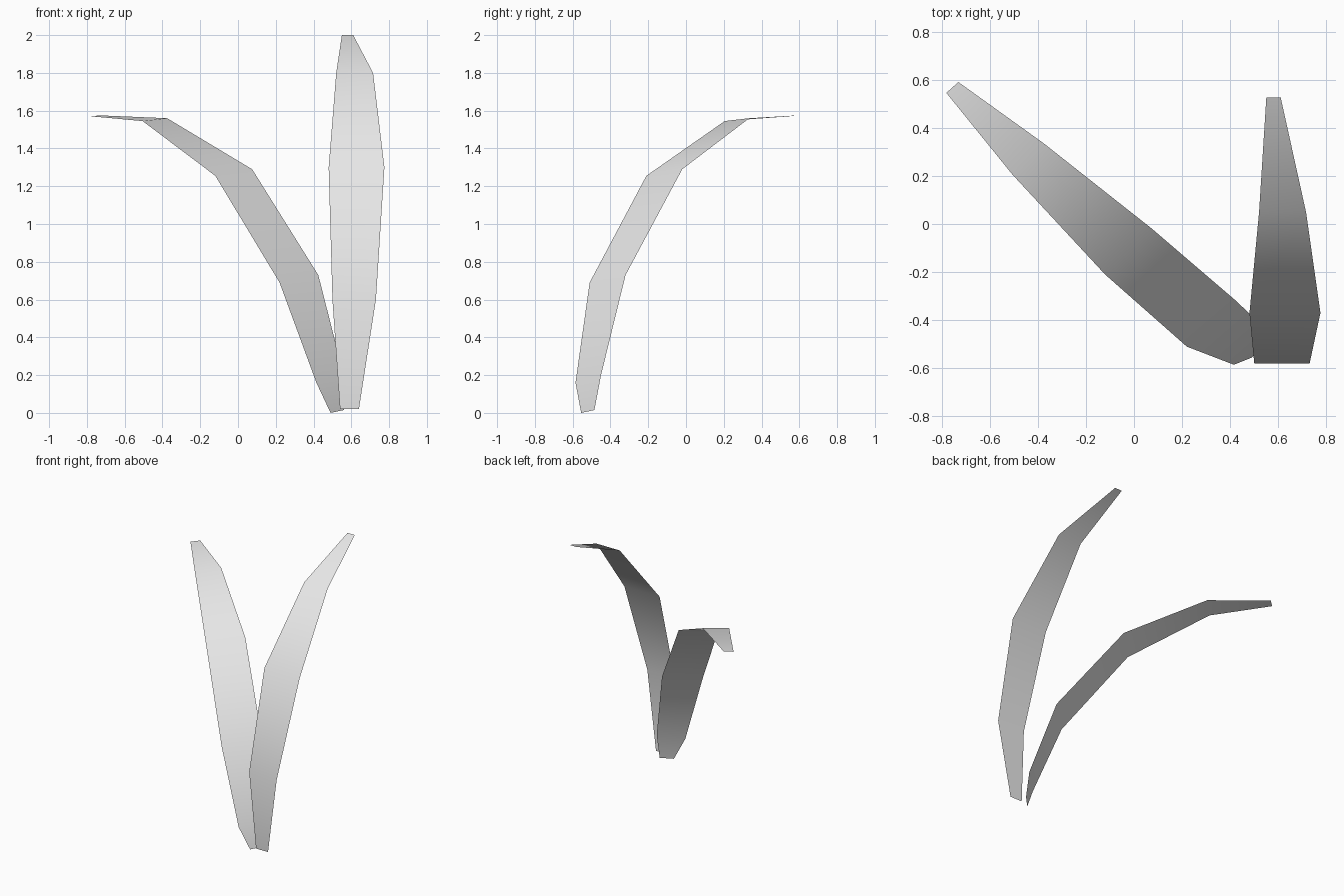
import bpy
import bmesh
from mathutils import Vector

cube = bpy.data.objects.get("Cube")
if cube:
    bpy.data.objects.remove(cube, do_unlink=True)

# One pale grey for both blades
grey = bpy.data.materials.new("pale_grey")
grey.use_nodes = True
colour = (0.8, 0.8, 0.8, 1.0)
grey.diffuse_color = colour
grey.node_tree.nodes["Principled BSDF"].inputs["Base Color"].default_value = colour


def leaf_blade(name, rows):
    """Thin ribbon joining successive (left edge, right edge) point pairs."""
    bm = bmesh.new()
    pairs = [[bm.verts.new(Vector(p)) for p in row] for row in rows]
    for (a, b), (d, c) in zip(pairs, pairs[1:]):
        bm.faces.new((a, b, c, d)).smooth = True
    mesh = bpy.data.meshes.new(name)
    bm.to_mesh(mesh)
    bm.free()
    mesh.materials.append(grey)
    obj = bpy.data.objects.new(name, mesh)
    bpy.context.collection.objects.link(obj)
    return obj


# Tall blade: level cross-sections (x left, x right, y, z) bending backwards
sections = [
    (0.54, 0.64, -0.555, 0.02),
    (0.50, 0.73, -0.58, 0.60),
    (0.48, 0.775, -0.37, 1.30),
    (0.52, 0.715, 0.05, 1.80),
    (0.55, 0.61, 0.525, 2.00),
]
leaf_blade("tall_blade", [((x0, y, z), (x1, y, z)) for x0, x1, y, z in sections])

# Arching blade: sweeps diagonally back and flattens at the tip
leaf_blade("arching_blade", [
    ((0.49, -0.555, 0.0), (0.56, -0.485, 0.015)),
    ((0.415, -0.585, 0.16), (0.56, -0.45, 0.20)),
    ((0.22, -0.51, 0.69), (0.425, -0.32, 0.73)),
    ((-0.12, -0.21, 1.255), (0.075, -0.02, 1.29)),
    ((-0.505, 0.205, 1.545), (-0.375, 0.335, 1.56)),
    ((-0.78, 0.545, 1.57), (-0.73, 0.59, 1.575)),
])
